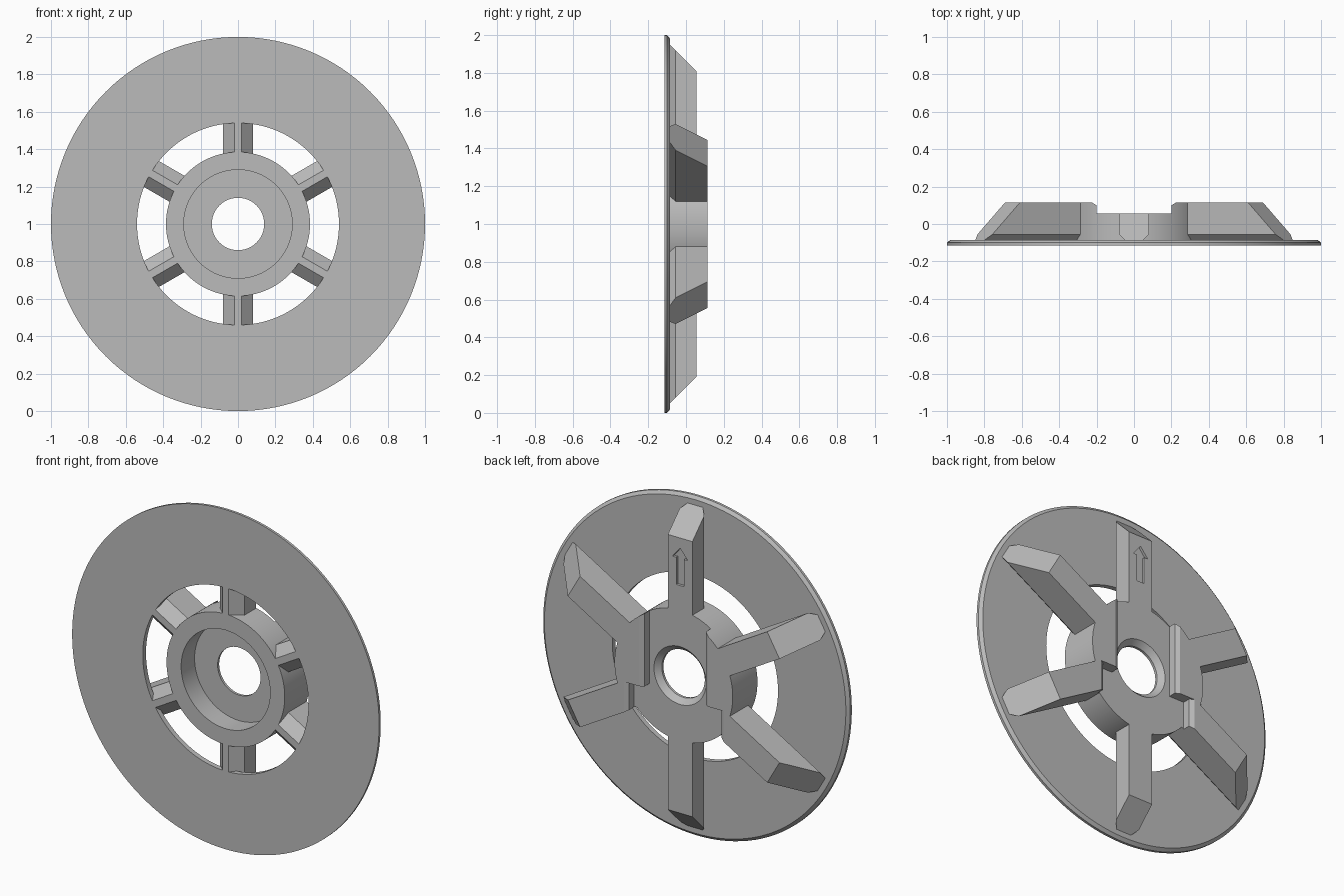
import bpy, bmesh, math
from mathutils import Vector

cube = bpy.data.objects.get("Cube")
if cube:
    bpy.data.objects.remove(cube, do_unlink=True)

AXIS_Z = 1.0                 # height of the wheel axis
FRONT, BACK = -0.115, 0.115  # overall depth
FLOOR = 0.055                # back of the low blades and the hub channel
DISC_BACK = -0.085

grey = bpy.data.materials.new("plain_grey")
grey.use_nodes = True
colour = (0.5, 0.5, 0.5, 1)
grey.diffuse_color = colour
grey.node_tree.nodes["Principled BSDF"].inputs["Base Color"].default_value = colour


def finish(name, bm):
    bmesh.ops.recalc_face_normals(bm, faces=bm.faces)
    mesh = bpy.data.meshes.new(name)
    bm.to_mesh(mesh)
    bm.free()
    mesh.materials.append(grey)
    obj = bpy.data.objects.new(name, mesh)
    bpy.context.collection.objects.link(obj)
    return obj


def lathe(name, profile, steps=128):
    """Spin a closed (radius, y) outline around the wheel axis."""
    bm = bmesh.new()
    verts = [bm.verts.new((r, y, AXIS_Z)) for r, y in profile]
    edges = [bm.edges.new((verts[i - 1], v)) for i, v in enumerate(verts)]
    bmesh.ops.spin(bm, geom=verts + edges, cent=(0, 0, AXIS_Z), axis=(0, 1, 0),
                   angle=math.tau, steps=steps, use_merge=True)
    bmesh.ops.remove_doubles(bm, verts=bm.verts, dist=1e-5)
    return finish(name, bm)


def loft(name, start, end):
    """Solid between two matching outlines."""
    bm = bmesh.new()
    a = [bm.verts.new(p) for p in start]
    b = [bm.verts.new(p) for p in end]
    bm.faces.new(a)
    bm.faces.new(b)
    for i in range(len(a)):
        bm.faces.new((a[i - 1], a[i], b[i], b[i - 1]))
    return finish(name, bm)


def blade(name, degrees, top):
    """Radial rib with a keel-shaped front and a sloping outer tip."""
    half = [(0.02, FRONT), (0.08, -0.055), (0.08, top)]
    section = half + [(-s, y) for s, y in reversed(half)]
    c, n = math.cos(math.radians(degrees)), math.sin(math.radians(degrees))

    def place(r, s, y):
        return Vector((r * c - s * n, y, AXIS_Z + r * n + s * c))

    inner = [place(0.36, s, y) for s, y in section]
    outer = [place(0.95 - (y - DISC_BACK), s, y) for s, y in section]
    return loft(name, inner, outer)


def channel_cutter(half_width, z_low, z_high):
    """Slot with chamfered lips, running up the back of the hub."""
    half = [(half_width, FLOOR), (half_width, 0.10), (half_width + 0.05, 0.13)]
    outline = half + [(-x, y) for x, y in reversed(half)]
    return loft("channel_cutter", [(x, y, z_low) for x, y in outline],
                [(x, y, z_high) for x, y in outline])


def cut(obj, cutter):
    mod = obj.modifiers.new("cut", 'BOOLEAN')
    mod.operation = 'DIFFERENCE'
    mod.solver = 'EXACT'
    mod.object = cutter
    bpy.context.view_layer.objects.active = obj
    bpy.ops.object.modifier_apply(modifier=mod.name)


# Flat outer ring with a bevelled back rim
disc = lathe("outer_disc", [(0.54, FRONT), (1, FRONT), (1, -0.1),
                            (0.982, DISC_BACK), (0.54, DISC_BACK)])

# Hub with front recess and countersunk bore
hub = lathe("hub", [(0.14, 0.01), (0.29, 0.01), (0.29, FRONT), (0.385, FRONT),
                    (0.385, BACK), (0.19, BACK), (0.19, 0.075), (0.14, 0.025)])

# Two low upright blades, four tall side blades
top_blade = blade("top_blade", 90, FLOOR)
parts = [disc, hub, top_blade, blade("bottom_blade", -90, FLOOR)]
side_blades = [blade(name, angle, BACK) for name, angle in (
    ("upper_left_blade", 30), ("upper_right_blade", 150),
    ("lower_right_blade", 210), ("lower_left_blade", 330))]
parts += side_blades

# Channel across the hub, wider in its lower part
narrow = channel_cutter(0.2, AXIS_Z - 0.6, AXIS_Z + 0.6)
wide = channel_cutter(0.3, AXIS_Z - 0.6, AXIS_Z - 0.1)
cut(hub, narrow)
for obj in [hub] + side_blades[2:]:
    cut(obj, wide)

# Arrow engraved in the back of the top blade
right_side = [(0.025, 1.53), (0.025, 1.69), (0.05, 1.69), (0, 1.75)]
arrow = right_side + [(-x, z) for x, z in reversed(right_side[:3])]
arrow_cutter = loft("arrow_cutter", [(x, FLOOR - 0.015, z) for x, z in arrow],
                    [(x, FLOOR + 0.02, z) for x, z in arrow])
cut(top_blade, arrow_cutter)

for cutter in (narrow, wide, arrow_cutter):
    bpy.data.objects.remove(cutter, do_unlink=True)

# Smooth round walls, crisp edges
bpy.ops.object.select_all(action='DESELECT')
for obj in parts:
    obj.select_set(True)
bpy.context.view_layer.objects.active = hub
bpy.ops.object.shade_smooth_by_angle(angle=math.radians(25))
